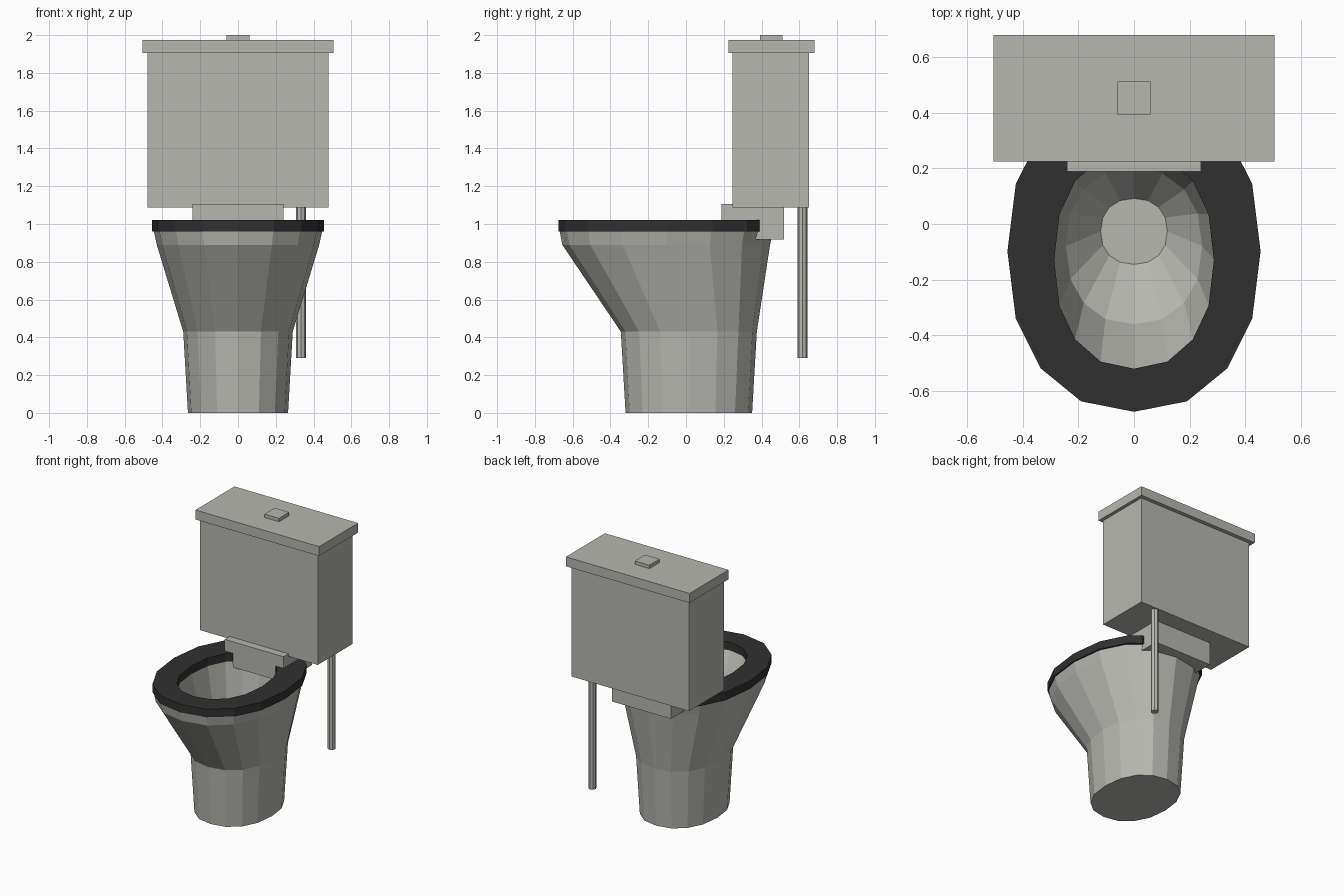
import bpy
import bmesh

if "Cube" in bpy.data.objects:
    bpy.data.objects.remove(bpy.data.objects["Cube"], do_unlink=True)


def make_material(name, color):
    mat = bpy.data.materials.new(name)
    mat.use_nodes = True
    mat.diffuse_color = color
    mat.node_tree.nodes["Principled BSDF"].inputs["Base Color"].default_value = color
    return mat


ceramic = make_material("ceramic_grey", (0.47, 0.475, 0.435, 1))
black = make_material("seat_black", (0.03, 0.03, 0.03, 1))

# Rounded oval of 16 points, built from one mirrored quarter
QUARTER = [(0, -1), (0.418, -0.935), (0.736, -0.73), (0.934, -0.42)]
OVAL = []
for _ in range(2):
    sign = -1 if OVAL else 1
    OVAL += [(sign * x, sign * y) for x, y in QUARTER]
    OVAL += [(sign, 0)]
    OVAL += [(sign * x, -sign * y) for x, y in reversed(QUARTER[1:])]


def finish(name, bm, mat):
    bmesh.ops.recalc_face_normals(bm, faces=bm.faces[:])
    mesh = bpy.data.meshes.new(name)
    bm.to_mesh(mesh)
    bm.free()
    mesh.materials.append(mat)
    obj = bpy.data.objects.new(name, mesh)
    bpy.context.collection.objects.link(obj)
    return obj


def loft(levels, closed=False):
    """Skin ovals given as (half width, front y, back y, z)."""
    bm = bmesh.new()
    rings = []
    for rx, front, back, z in levels:
        cy, ry = (front + back) / 2, (back - front) / 2
        rings.append([bm.verts.new((x * rx, cy + y * ry, z)) for x, y in OVAL])
    pairs = list(zip(rings, rings[1:]))
    if closed:
        pairs.append((rings[-1], rings[0]))
    else:
        bm.faces.new(rings[0])
        bm.faces.new(rings[-1])
    n = len(OVAL)
    for a, b in pairs:
        for i in range(n):
            j = (i + 1) % n
            bm.faces.new((a[i], a[j], b[j], b[i]))
    return bm


def box(name, xs, ys, zs):
    bm = bmesh.new()
    bmesh.ops.create_cube(bm, size=1)
    for v in bm.verts:
        v.co = [r[0] if c < 0 else r[1] for c, r in zip(v.co, (xs, ys, zs))]
    return finish(name, bm, ceramic)


# Pedestal and hollow bowl in one skin: up the outside, over the rim, down inside
finish("bowl", loft([
    (0.265, -0.32, 0.35, 0),
    (0.29, -0.345, 0.375, 0.43),
    (0.43, -0.655, 0.445, 0.89),
    (0.445, -0.668, 0.46, 0.96),
    (0.29, -0.525, 0.262, 0.96),
    (0.245, -0.36, 0.2, 0.66),
    (0.12, -0.145, 0.092, 0.5),
]), ceramic)

# Seat ring, cut straight at the back
bm = loft([
    (0.455, -0.675, 0.478, 0.96),
    (0.455, -0.675, 0.478, 1.02),
    (0.287, -0.52, 0.26, 1.02),
    (0.287, -0.52, 0.26, 0.96),
], closed=True)
bmesh.ops.bisect_plane(bm, geom=bm.verts[:] + bm.edges[:] + bm.faces[:],
                       plane_co=(0, 0.39, 0), plane_no=(0, 1, 0), clear_outer=True)
bmesh.ops.holes_fill(bm, edges=[e for e in bm.edges if e.is_boundary])
finish("seat", bm, black)

# Hinge block, tank, lid and flush button
box("hinge_block", (-0.24, 0.24), (0.188, 0.52), (0.917, 1.105))
box("tank", (-0.48, 0.48), (0.245, 0.65), (1.087, 1.905))
box("tank_lid", (-0.505, 0.505), (0.225, 0.68), (1.905, 1.975))
box("flush_button", (-0.06, 0.06), (0.393, 0.512), (1.975, 2))

# Water supply pipe
bm = bmesh.new()
bmesh.ops.create_cone(bm, cap_ends=True, segments=8, radius1=0.027, radius2=0.027, depth=0.81)
bmesh.ops.translate(bm, verts=bm.verts[:], vec=(0.333, 0.617, 0.695))
finish("supply_pipe", bm, ceramic)
